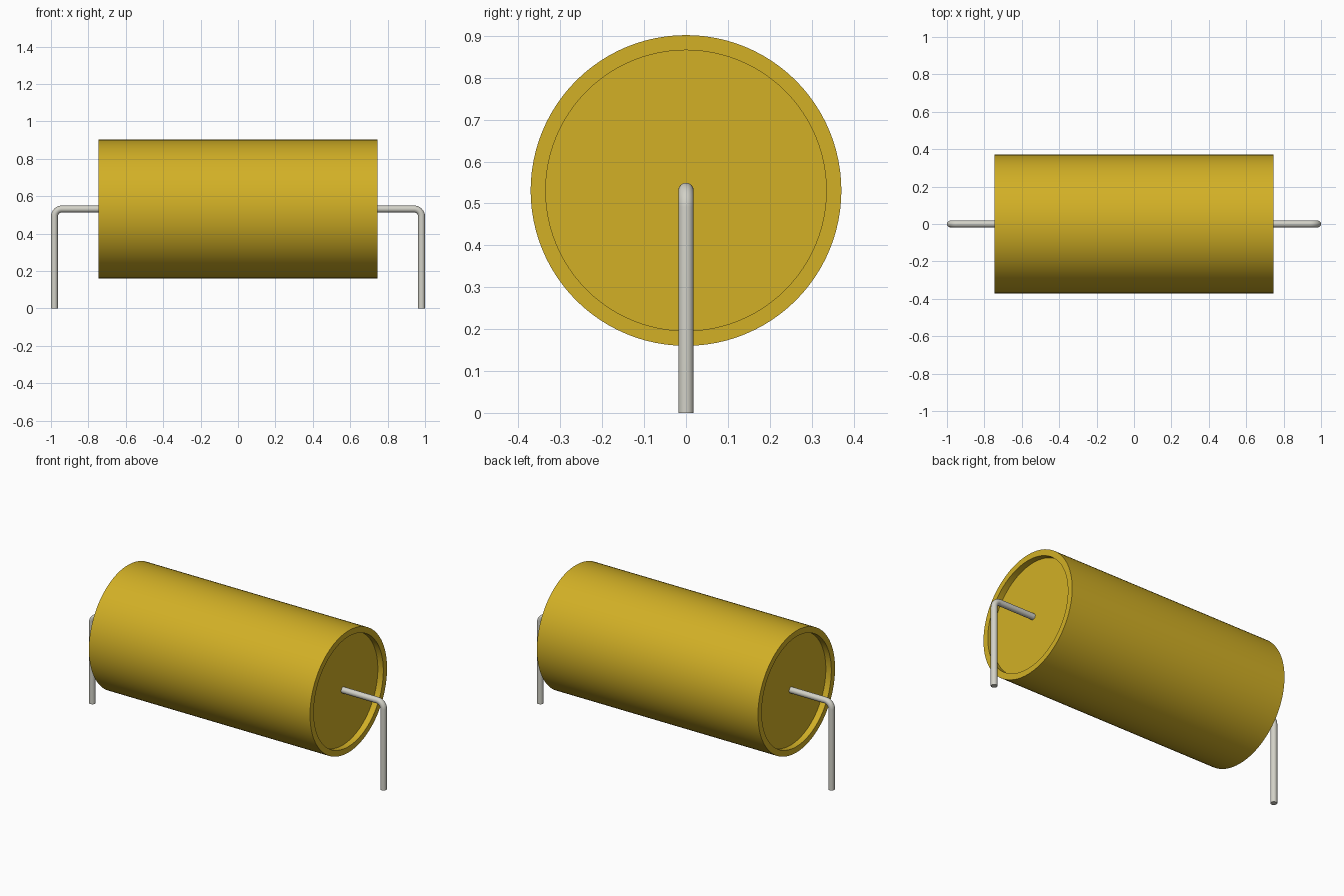
import bpy, bmesh, math
from mathutils import Matrix, Vector

cube = bpy.data.objects.get("Cube")
if cube:
    bpy.data.objects.remove(cube, do_unlink=True)

AXIS_Z = 0.531      # height of the body axis
BODY_R = 0.371
HALF_LEN = 0.745
RECESS_R = 0.335
RECESS_DEPTH = 0.037
LEAD_R = 0.0185
LEAD_X = 0.9815     # centre line of the upright lead
BEND_R = 0.04


def material(name, rgb):
    mat = bpy.data.materials.new(name)
    mat.use_nodes = True
    mat.diffuse_color = (*rgb, 1)
    mat.node_tree.nodes["Principled BSDF"].inputs["Base Color"].default_value = (*rgb, 1)
    return mat


def smooth(obj):
    bpy.ops.object.select_all(action='DESELECT')
    obj.select_set(True)
    bpy.context.view_layer.objects.active = obj
    bpy.ops.object.shade_smooth_by_angle(angle=math.radians(35))


yellow = material("mustard yellow", (0.645, 0.434, 0.019))
metal = material("lead grey", (0.645, 0.638, 0.571))

# Body: half profile turned around the x axis, with a recess in each end
floor_x = HALF_LEN - RECESS_DEPTH
profile = [(-floor_x, 0), (-floor_x, RECESS_R), (-HALF_LEN, RECESS_R), (-HALF_LEN, BODY_R),
           (HALF_LEN, BODY_R), (HALF_LEN, RECESS_R), (floor_x, RECESS_R), (floor_x, 0)]
bm = bmesh.new()
verts = [bm.verts.new((x, 0, r)) for x, r in profile]
edges = [bm.edges.new(pair) for pair in zip(verts, verts[1:])]
bmesh.ops.spin(bm, geom=verts + edges, cent=(0, 0, 0), axis=(1, 0, 0),
               angle=math.tau, steps=96, use_duplicate=False)
bmesh.ops.remove_doubles(bm, verts=bm.verts, dist=1e-5)
bmesh.ops.recalc_face_normals(bm, faces=bm.faces)
bmesh.ops.translate(bm, verts=bm.verts, vec=(0, 0, AXIS_Z))
mesh = bpy.data.meshes.new("capacitor_body")
bm.to_mesh(mesh)
bm.free()
body = bpy.data.objects.new("capacitor_body", mesh)
bpy.context.collection.objects.link(body)
body.data.materials.append(yellow)
smooth(body)


# Leads: round wire from the recess floor, bent down to the ground
def lead(name, side):
    path = [(floor_x - 0.01, AXIS_Z)]
    for i in range(13):
        a = math.pi / 2 * (1 - i / 12)
        path.append((LEAD_X - BEND_R + BEND_R * math.cos(a),
                     AXIS_Z - BEND_R + BEND_R * math.sin(a)))
    path.append((LEAD_X, 0))
    curve = bpy.data.curves.new(name, 'CURVE')
    curve.dimensions = '3D'
    curve.bevel_depth = LEAD_R
    curve.bevel_resolution = 6
    curve.use_fill_caps = True
    spline = curve.splines.new('POLY')
    spline.points.add(len(path) - 1)
    for point, (x, z) in zip(spline.points, path):
        point.co = (side * x, 0, z, 1)
    curve.materials.append(metal)
    obj = bpy.data.objects.new(name, curve)
    bpy.context.collection.objects.link(obj)
    bpy.ops.object.select_all(action='DESELECT')
    obj.select_set(True)
    bpy.context.view_layer.objects.active = obj
    bpy.ops.object.convert(target='MESH')
    smooth(bpy.context.view_layer.objects.active)


lead("left_lead", 1)
lead("right_lead", -1)
